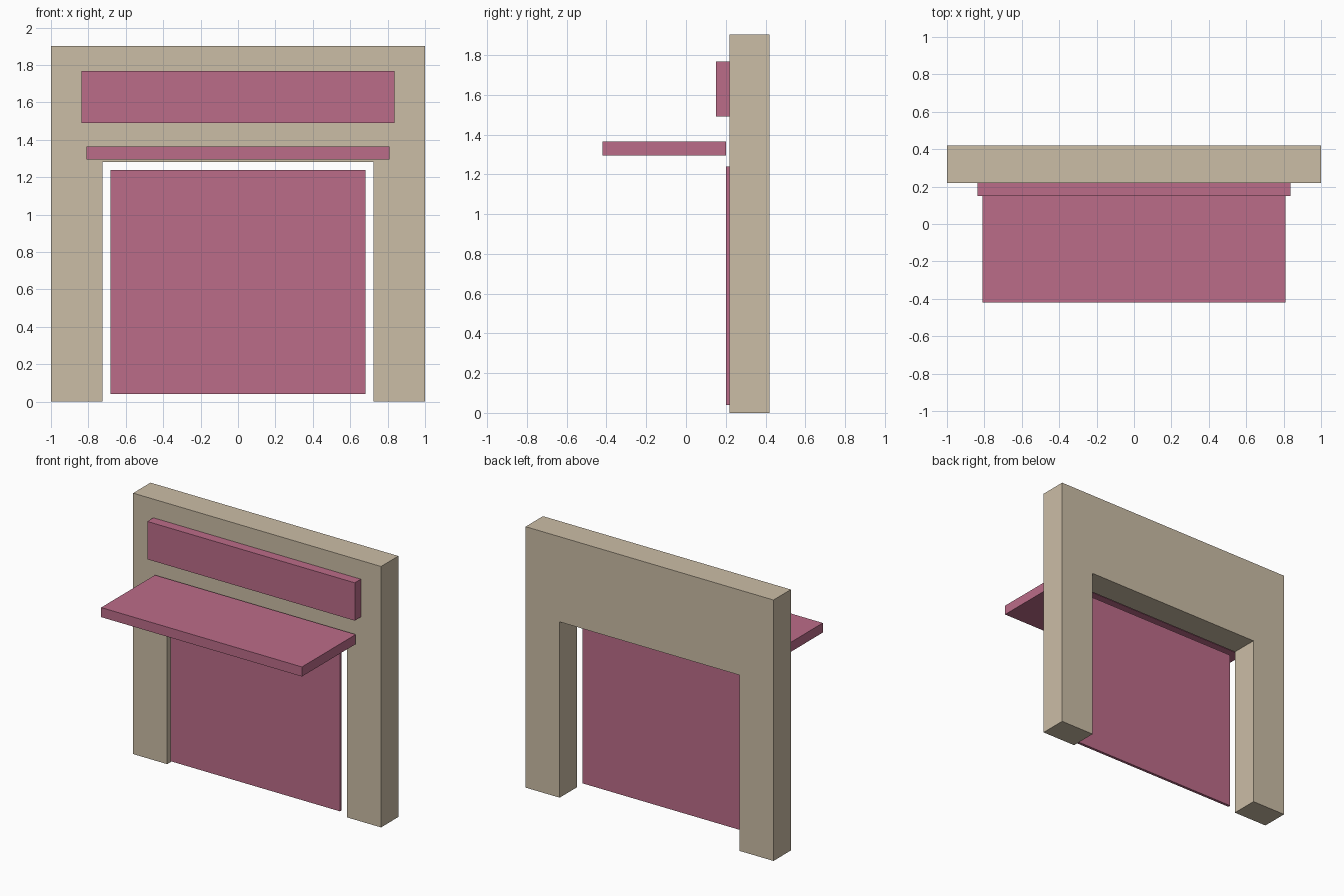
import bpy, bmesh

if "Cube" in bpy.data.objects:
    bpy.data.objects.remove(bpy.data.objects["Cube"])

def material(name, color):
    m = bpy.data.materials.new(name)
    m.diffuse_color = color
    m.use_nodes = True
    m.node_tree.nodes["Principled BSDF"].inputs["Base Color"].default_value = m.diffuse_color
    return m

stone = material("beige", (0.60, 0.51, 0.38, 1))
paint = material("rose", (0.50, 0.15, 0.25, 1))

def finish(name, bm, mat):
    bmesh.ops.recalc_face_normals(bm, faces=bm.faces)
    me = bpy.data.meshes.new(name)
    bm.to_mesh(me)
    bm.free()
    me.materials.append(mat)
    bpy.context.collection.objects.link(bpy.data.objects.new(name, me))

def box(name, half_width, y0, y1, z0, z1, mat):
    bm = bmesh.new()
    bmesh.ops.create_cube(bm, size=1)
    bmesh.ops.scale(bm, vec=(2 * half_width, y1 - y0, z1 - z0), verts=bm.verts)
    bmesh.ops.translate(bm, vec=(0, (y0 + y1) / 2, (z0 + z1) / 2), verts=bm.verts)
    finish(name, bm, mat)

# Wall with doorway: half outline mirrored, then extruded in depth
half = [(0.725, 1.282), (0.725, 0), (1, 0), (1, 1.903)]
outline = half + [(-x, z) for x, z in reversed(half)]
bm = bmesh.new()
face = bm.faces.new([bm.verts.new((x, 0.22, z)) for x, z in outline])
ext = bmesh.ops.extrude_face_region(bm, geom=[face], use_keep_orig=True)
moved = [v for v in ext["geom"] if isinstance(v, bmesh.types.BMVert)]
bmesh.ops.translate(bm, vec=(0, 0.2, 0), verts=moved)
finish("wall_frame", bm, stone)

# Door panel, flat canopy and sign board
box("door_panel", 0.683, 0.20, 0.22, 0.04, 1.24, paint)
box("canopy", 0.81, -0.42, 0.20, 1.294, 1.364, paint)
box("sign_board", 0.837, 0.15, 0.22, 1.491, 1.767, paint)
